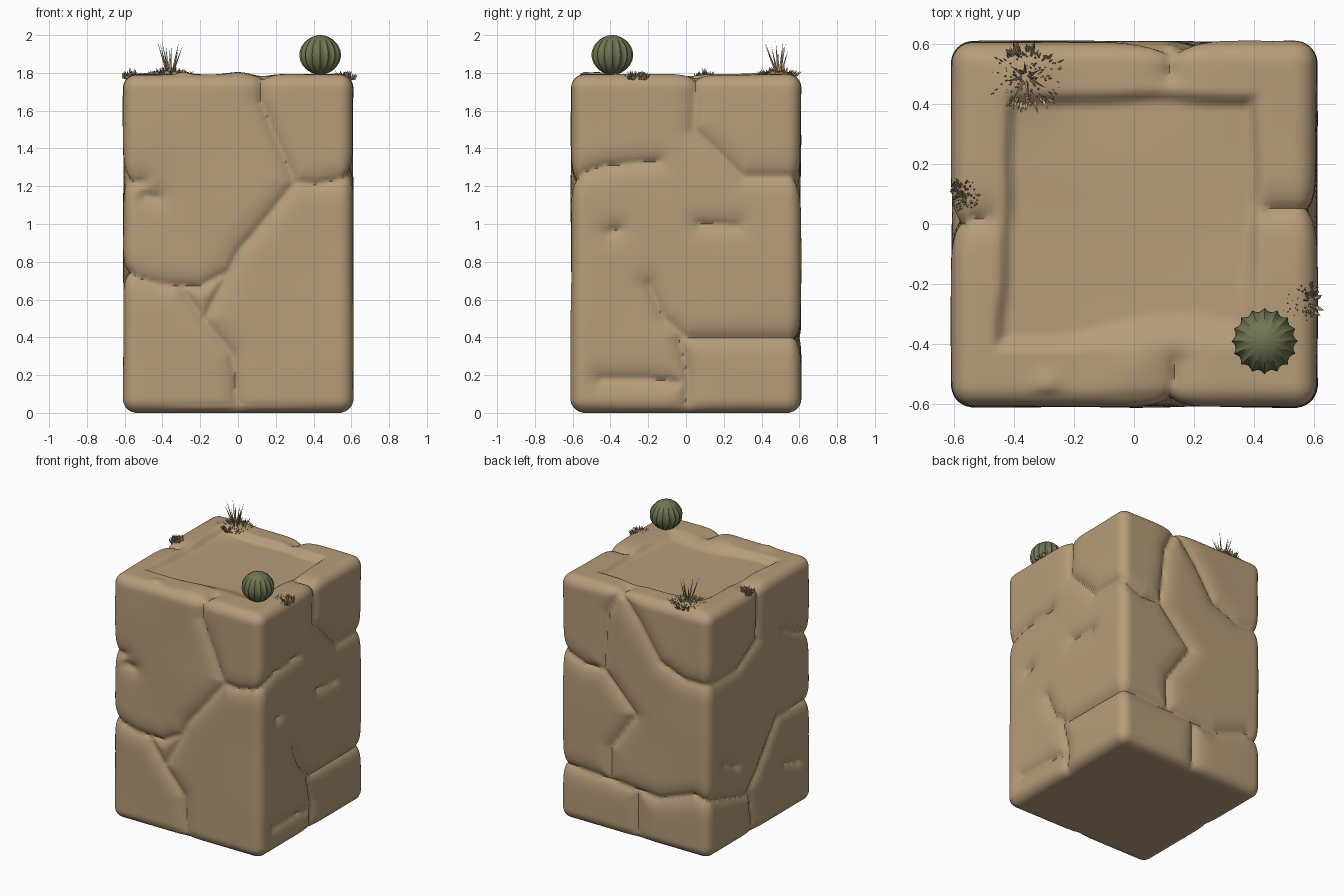
import bpy, bmesh, math, random
from mathutils import Vector, noise

if "Cube" in bpy.data.objects:
    bpy.data.objects.remove(bpy.data.objects["Cube"])

random.seed(4)


def material(name, rgb):
    m = bpy.data.materials.new(name)
    m.diffuse_color = (*rgb, 1)
    m.use_nodes = True
    m.node_tree.nodes["Principled BSDF"].inputs["Base Color"].default_value = m.diffuse_color
    return m


STONE = material("sandstone", (0.47, 0.335, 0.195))
CACTUS = material("cactus green", (0.16, 0.18, 0.085))


def finish(bm, name, mat, angle=60):
    me = bpy.data.meshes.new(name)
    bmesh.ops.recalc_face_normals(bm, faces=bm.faces)
    bm.to_mesh(me)
    bm.free()
    me.materials.append(mat)
    ob = bpy.data.objects.new(name, me)
    bpy.context.collection.objects.link(ob)
    bpy.ops.object.select_all(action='DESELECT')
    ob.select_set(True)
    bpy.context.view_layer.objects.active = ob
    bpy.ops.object.shade_smooth_by_angle(angle=math.radians(angle))
    return ob


# Crack paths on each face: (x or y, z) on the sides, (x, y) on the top
FRONT = [[(.12, 1.8), (.12, 1.65), (.18, 1.5), (.3, 1.22), (.15, 1.03), (0, .85), (-.05, .75),
          (-.2, .67), (-.42, .68), (-.61, .74)],
         [(.3, 1.22), (.42, 1.21), (.61, 1.25)], [(-.3, .66), (-.18, .49), (-.03, .31), (0, 0)],
         [(-.02, .8), (-.18, .49)], [(-.61, 1.22), (-.51, 1.22)], [(-.49, 1.15), (-.43, 1.14)]]
RIGHT = [[(.05, 1.8), (.04, 1.5), (.15, 1.4), (.3, 1.25), (.61, 1.25)],
         [(-.61, 1.25), (-.42, 1.31), (-.15, 1.33)],
         [(-.2, .68), (-.12, .5), (0, .4), (.61, .4)], [(-.04, .4), (.01, .2), (0, 0)],
         [(-.45, .18), (-.2, .18), (-.05, .16)], [(.07, 1), (.27, .99)], [(-.4, .96), (-.36, .97)]]
BACK = [[(.13, 1.8), (-.04, 1.59), (-.2, 1.35), (-.4, 1.27), (-.61, 1.27)],
        [(.61, 1.25), (.4, 1.17), (.26, 1.18), (.22, 1.6), (.13, 1.8)],
        [(.26, 1.18), (0, .91), (.2, .62), (.2, .38), (-.2, .35), (-.48, .45), (-.61, .42)],
        [(.61, .4), (.2, .38)], [(-.02, .36), (-.02, 0)]]
LEFT = [[(0, 1.8), (.02, 1.4), (.25, 1.27), (.61, 1.27)],
        [(-.61, 1.22), (-.4, 1.3), (-.28, 1.37)],
        [(-.61, .74), (-.22, .75), (.02, .43), (.14, .3), (.55, .42), (.61, .42)],
        [(.1, .33), (.06, 0)], [(.25, .56), (.4, .63)], [(-.45, .33), (-.3, .37)]]
TOP = [[(.12, -.61), (.14, -.46)], [(.61, .05), (.45, .05)], [(.13, .61), (.12, .5)],
       [(-.61, 0), (-.5, .02)]]


def distance(u, v, path):
    best = 9
    for (ax, ay), (bx, by) in zip(path, path[1:]):
        dx, dy = bx - ax, by - ay
        t = max(0, min(1, ((u - ax) * dx + (v - ay) * dy) / (dx * dx + dy * dy)))
        best = min(best, math.hypot(u - ax - t * dx, v - ay - t * dy))
    return best


def crack(u, v, paths):
    d = min(distance(u, v, p) for p in paths)
    return .026 * math.exp(-d / .02) + .012 * math.exp(-(d / .07) ** 2)


def smooth(a, b, t):
    t = max(0, min(1, (t - a) / (b - a)))
    return t * t * (3 - 2 * t)


def bump(x, y, cx, cy, r):
    return math.exp(-((x - cx) ** 2 + (y - cy) ** 2) / r ** 2)


# Stone block: a fine box, rounded, then carved along the cracks
HALF = Vector((.61, .61, .897))
R = .075
bm = bmesh.new()
N = 72


def grid(axis, sign):
    a, b = (axis + 1) % 3, (axis + 2) % 3
    count = [N, N, 104]
    rows = []
    for i in range(count[a] + 1):
        row = []
        for j in range(count[b] + 1):
            p = [0, 0, 0]
            p[axis] = sign * HALF[axis]
            p[a] = HALF[a] * (2 * i / count[a] - 1)
            p[b] = HALF[b] * (2 * j / count[b] - 1)
            row.append(bm.verts.new(p))
        rows.append(row)
    for r0, r1 in zip(rows, rows[1:]):
        for j in range(len(r0) - 1):
            bm.faces.new((r0[j], r1[j], r1[j + 1], r0[j + 1]))


for axis in range(3):
    for sign in (-1, 1):
        grid(axis, sign)
bmesh.ops.remove_doubles(bm, verts=bm.verts, dist=.001)

for v in bm.verts:
    inner = Vector([max(-h + R, min(h - R, c)) for c, h in zip(v.co, HALF)])
    n = (v.co - inner).normalized()
    p = inner + n * R
    x, y, z = p.x, p.y, p.z + HALF.z
    depth = 0
    if n.y < -.05:
        depth += n.y ** 2 * crack(x, z, FRONT)
    if n.x > .05:
        depth += n.x ** 2 * crack(y, z, RIGHT)
    if n.y > .05:
        depth += n.y ** 2 * crack(x, z, BACK)
    if n.x < -.05:
        depth += n.x ** 2 * crack(y, z, LEFT)
    if n.z > .05:
        depth += n.z ** 2 * crack(x, y, TOP)
    if n.z > -.5:
        depth += .006 * (noise.noise(p * 2.3) + .3)
    p = p - n * depth
    # sunken top with a raised rim, shallower toward the front right
    if n.z > .9:
        wob = .02 * noise.noise(Vector((x * 4, y * 4, 3)))
        edge = min(x + .46 - .05 * (y + .4), .42 - x, y + .41, .435 - y) + wob
        soft = .04 + .12 * bump(x, y, .15, -.4, .25)
        p.z -= .04 * smooth(-.01, soft, edge)
        p.z += .015 * bump(x, y, -.29, -.53, .04) + .012 * bump(x, y, 0, -.47, .08)
        p.z += .02 * bump(x, y, -.37, .48, .12)
    v.co = p + Vector((0, 0, HALF.z))
finish(bm, "stone_block", STONE)

# Ball cactus with pointed ribs
bm = bmesh.new()
bmesh.ops.create_uvsphere(bm, u_segments=64, v_segments=24, radius=1)
for v in bm.verts:
    a = math.atan2(v.co.y, v.co.x)
    rib = 1 - abs(math.sin(8 * a))
    ring = math.hypot(v.co.x, v.co.y)
    s = .098 + .012 * rib * ring
    v.co = Vector((v.co.x * s, v.co.y * s, v.co.z * .105)) + Vector((.435, -.39, 1.895))
finish(bm, "ball_cactus", CACTUS, 40)


# Dry grass tufts: low mound, short bristles and a few tall blades
def tuft(name, cx, cy, z, radius, height, count, tall):
    bm = bmesh.new()

    def blade(base, tip, w):
        side = Vector((random.uniform(-1, 1), random.uniform(-1, 1), 0)).normalized() * w
        cross = Vector((-side.y, side.x, 0))
        ring = [bm.verts.new(base + side), bm.verts.new(base - side * .5 + cross),
                bm.verts.new(base - side * .5 - cross)]
        top = bm.verts.new(tip)
        bm.faces.new(ring)
        for i in range(3):
            bm.faces.new((ring[i], ring[(i + 1) % 3], top))

    for i in range(count):
        a, d = random.uniform(0, math.tau), math.sqrt(random.random())
        out = Vector((math.cos(a), math.sin(a), 0))
        base = Vector((cx, cy, z - .01 - .012 * d)) + out * radius * d * .85
        lean = out * radius * random.uniform(.1, .4) * d
        h = height * random.uniform(.5, 1) * (1.1 - .5 * d)
        blade(base, base + lean + Vector((0, 0, h)), .008)
    for i in range(tall):
        a = math.tau * i / tall + random.uniform(-.3, .3)
        out = Vector((math.cos(a), math.sin(a), 0))
        base = Vector((cx, cy, z)) + out * .015
        blade(base, base + out * random.uniform(.01, .07)
              + Vector((0, 0, random.uniform(.1, .17))), .007)
    finish(bm, name, STONE, 20)


tuft("large_grass_tuft", -.36, .49, 1.80, .115, .055, 170, 9)
tuft("left_grass_tuft", -.565, .1, 1.79, .055, .055, 60, 0)
tuft("right_grass_tuft", .56, -.26, 1.785, .07, .055, 80, 0)
